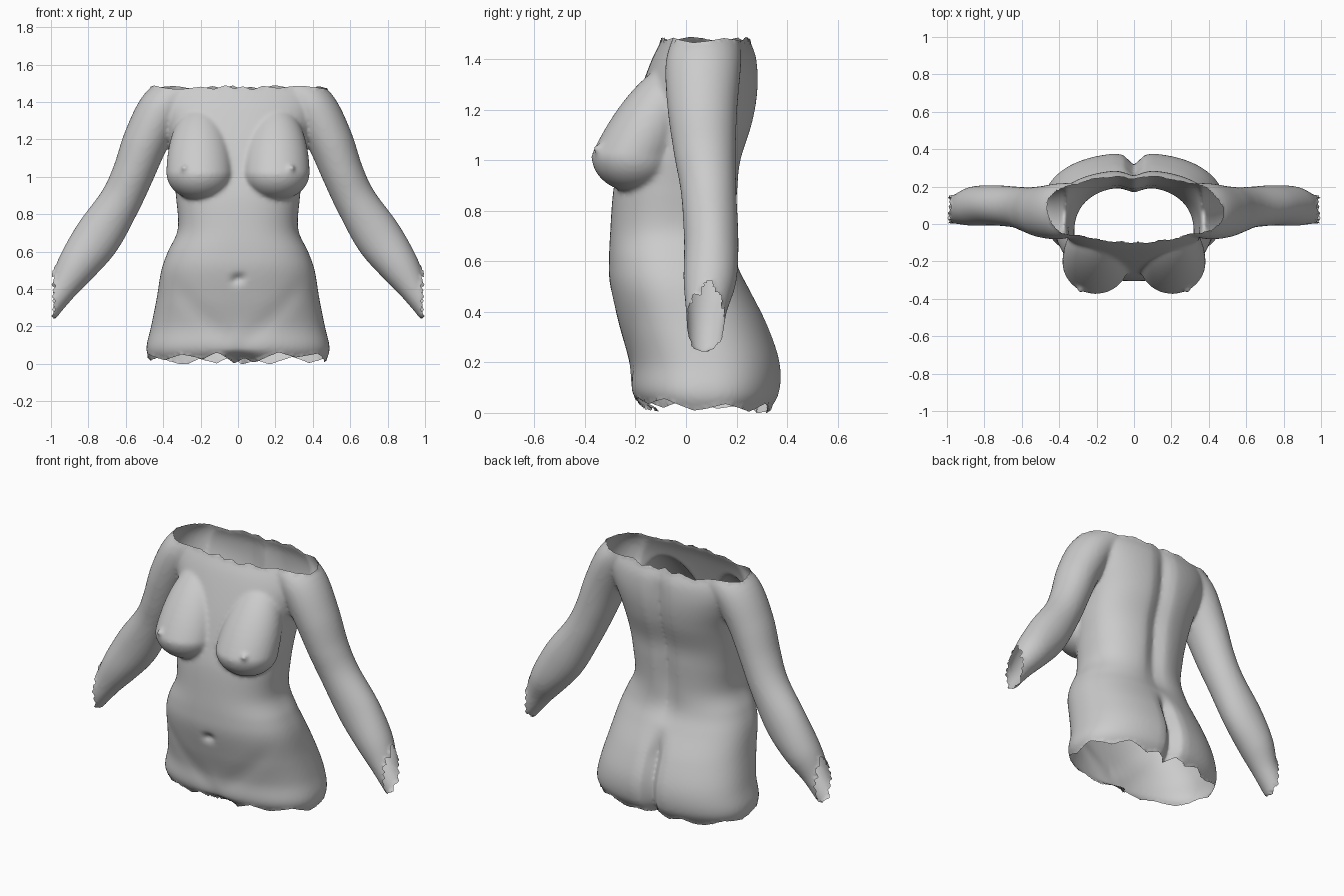
import bpy, bmesh, math
from mathutils import Vector

cube = bpy.data.objects.get("Cube")
if cube:
    bpy.data.objects.remove(cube)

SEG = 72
VOXEL = 0.011


def spline(rows, steps):
    """Smooth path through rows of equal length (Catmull-Rom)."""
    out = []
    for i in range(len(rows) - 1):
        a, b, c, d = (rows[max(0, min(len(rows) - 1, i + k))] for k in (-1, 0, 1, 2))
        for s in range(steps):
            t = s / steps
            out.append([q + 0.5 * t * (r - p + t * (2*p - 5*q + 4*r - n + t * (3*(q - r) + n - p)))
                        for p, q, r, n in zip(a, b, c, d)])
    out.append(list(rows[-1]))
    return out


def loft(bm, rings):
    """Closed skin over a stack of rings."""
    loops = [[bm.verts.new(p) for p in ring] for ring in rings]
    for lo, hi in zip(loops, loops[1:]):
        for j in range(len(lo)):
            k = (j + 1) % len(lo)
            bm.faces.new((lo[j], lo[k], hi[k], hi[j]))
    bm.faces.new(loops[0])
    bm.faces.new(loops[-1])


def bump(v, centre, width):
    return math.exp(-((v - centre) / width) ** 2)


def ramp(v, lo, hi):
    t = max(0, min(1, (v - lo) / (hi - lo)))
    return t * t * (3 - 2 * t)


def power(v, e):
    return math.copysign(abs(v) ** e, v)


# Trunk sections: height, half width, front, back
TRUNK = [(-0.10, 0.40, -0.08, 0.25), (0.00, 0.46, -0.16, 0.325), (0.08, 0.49, -0.217, 0.372),
         (0.20, 0.465, -0.225, 0.375), (0.35, 0.435, -0.265, 0.325), (0.50, 0.41, -0.30, 0.25),
         (0.60, 0.375, -0.305, 0.21), (0.72, 0.322, -0.30, 0.20), (0.88, 0.33, -0.288, 0.21),
         (1.00, 0.345, -0.262, 0.222), (1.15, 0.36, -0.222, 0.268), (1.28, 0.40, -0.18, 0.288),
         (1.40, 0.44, -0.135, 0.283), (1.48, 0.44, -0.095, 0.255), (1.60, 0.36, -0.04, 0.21)]

# Arm sections: x, y, z, half thickness across, half depth
ARM = [(0.30, 0.08, 1.46, 0.10, 0.14), (0.40, 0.068, 1.37, 0.125, 0.15),
       (0.49, 0.065, 1.20, 0.122, 0.138), (0.56, 0.075, 1.02, 0.112, 0.122),
       (0.63, 0.09, 0.87, 0.112, 0.11), (0.75, 0.10, 0.68, 0.127, 0.108),
       (0.86, 0.095, 0.525, 0.108, 0.105), (0.945, 0.08, 0.395, 0.077, 0.08),
       (1.03, 0.075, 0.275, 0.064, 0.07)]


def trunk_ring(z, w, front, back):
    ring = []
    mid, half = (front + back) / 2, (back - front) / 2
    e = 2 / (2.35 - 0.3 * ramp(z, 1.3, 1.5))
    for j in range(SEG):
        a = math.tau * j / SEG
        x, y = w * power(math.cos(a), e), mid + half * power(math.sin(a), e)
        if y > mid:
            # spine furrow and the cleft below it
            spine = 0.035 * ramp(z, 0.5, 0.8) * (1 - 0.5 * ramp(z, 1.3, 1.5))
            cleft = 0.065 * (1 - ramp(z, 0.32, 0.52))
            y -= spine * bump(x, 0, 0.05) + cleft * bump(x, 0, 0.04)
            y -= 0.015 * bump(z, 0.6, 0.1) * bump(x, 0, 0.1)
        else:
            # navel, faint thigh creases and the underside curling back
            y += 0.03 * bump(x, 0, 0.018) * bump(z, 0.455, 0.022)
            y += 0.007 * bump(z - 0.08, abs(x) * 0.95, 0.07) * (1 - ramp(abs(x), 0.25, 0.4))
            y += 0.07 * bump(x, 0, 0.1) * (1 - ramp(z, 0, 0.08))
        ring.append((x, y, z))
    return ring


def add_arm(bm, side):
    path = spline(ARM, 6)
    rings = []
    for i, (x, y, z, across, depth) in enumerate(path):
        p, n = path[max(i - 1, 0)], path[min(i + 1, len(path) - 1)]
        t = Vector((n[0] - p[0], 0, n[2] - p[2])).normalized()
        ring = []
        for j in range(32):
            a = math.tau * j / 32
            u = across * math.cos(a)
            ring.append((side * (x - t.z * u), y + depth * math.sin(a), z + t.x * u))
        rings.append(ring)
    loft(bm, rings)


def add_breast(bm, side):
    ball = bmesh.ops.create_uvsphere(bm, u_segments=40, v_segments=28, radius=1)["verts"]
    for v in ball:
        x, y, z = v.co
        dz = z * (0.37 if z > 0 else 0.145)
        v.co = (side * (0.205 + 0.178 * x), -0.205 + 0.17 * y + 0.45 * max(0, dz), 1.02 + dz)
    tip = bmesh.ops.create_uvsphere(bm, u_segments=12, v_segments=8, radius=0.02)["verts"]
    bmesh.ops.translate(bm, verts=tip, vec=(side * 0.285, -0.348, 1.045))


# Merge all body volumes into one skin
bm = bmesh.new()
loft(bm, [trunk_ring(*row) for row in spline(TRUNK, 8)])
for side in (1, -1):
    add_arm(bm, side)
    add_breast(bm, side)
bmesh.ops.recalc_face_normals(bm, faces=bm.faces)
mesh = bpy.data.meshes.new("body_volumes")
bm.to_mesh(mesh)
bm.free()
body = bpy.data.objects.new("torso_statue", mesh)
bpy.context.collection.objects.link(body)
remesh = body.modifiers.new("merge", "REMESH")
remesh.mode = "VOXEL"
remesh.voxel_size = VOXEL
smooth = body.modifiers.new("soften", "SMOOTH")
smooth.factor = 0.5
smooth.iterations = 8
bpy.context.view_layer.update()
skin = bpy.data.meshes.new_from_object(body.evaluated_get(bpy.context.evaluated_depsgraph_get()))
body.modifiers.clear()
body.data = skin
skin.name = "torso_skin"


# Torn rims at the neck, hips and wrists
def tri(v):
    return 2 * abs(2 * (v - math.floor(v + 0.5))) - 1


def jag(a):
    return 0.65 * tri(a * 1.9 + 0.2) + 0.35 * tri(a * 0.8)


def top_limit(co):
    return 1.478 + 0.013 * jag(math.atan2(co.y - 0.08, co.x))


def bottom_limit(co):
    rim = 0.045 - 0.06 * (co.y + 0.2) - 0.025 * bump(co.x, 0, 0.1) * (co.y < 0)
    return max(0, rim + 0.025 * jag(math.atan2(co.y - 0.08, co.x)))


def wrist_limit(co):
    return 0.985 + 0.014 * jag(math.atan2(co.z - 0.37, co.y - 0.075))


def outside(co):
    if abs(co.x) > 0.7:
        return abs(co.x) > wrist_limit(co)
    return co.z > top_limit(co) or co.z < bottom_limit(co)


bm = bmesh.new()
bm.from_mesh(skin)
bmesh.ops.delete(bm, geom=[v for v in bm.verts if outside(v.co)], context="VERTS")
for v in [v for v in bm.verts if v.is_boundary]:
    if abs(v.co.x) > 0.7:
        v.co.x = math.copysign(wrist_limit(v.co), v.co.x)
    elif v.co.z > 1:
        v.co.z = top_limit(v.co)
    else:
        v.co.z = bottom_limit(v.co)
bm.to_mesh(skin)
bm.free()

# Plain grey material
grey = bpy.data.materials.new("plain_grey")
grey.use_nodes = True
colour = (0.6, 0.6, 0.6, 1)
grey.diffuse_color = colour
grey.node_tree.nodes["Principled BSDF"].inputs["Base Color"].default_value = colour
skin.materials.clear()
skin.materials.append(grey)
for poly in skin.polygons:
    poly.use_smooth = True
    poly.material_index = 0
